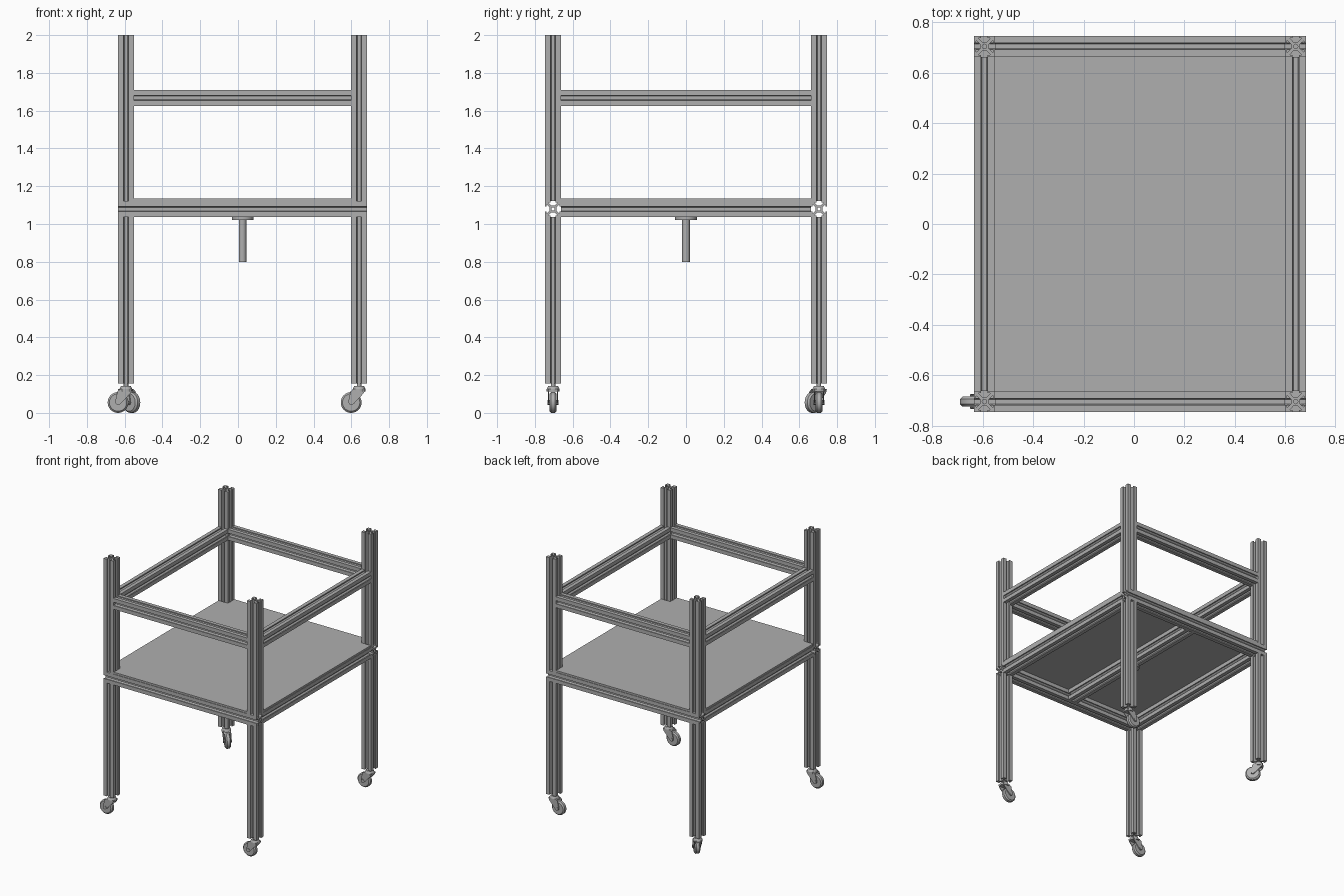
import bpy, bmesh, math
from mathutils import Matrix, Vector

cube = bpy.data.objects.get("Cube")
if cube:
    bpy.data.objects.remove(cube, do_unlink=True)

grey = bpy.data.materials.new("aluminium grey")
grey.use_nodes = True
colour = (0.43, 0.43, 0.43, 1)
grey.diffuse_color = colour
grey.node_tree.nodes["Principled BSDF"].inputs["Base Color"].default_value = colour

H = 0.042                       # half width of the slotted bars
CX = 0.024                      # frame centre in x
PX, PY = 0.617, 0.704           # post offsets from the frame centre
LOW, HIGH = 1.079, 1.668        # heights of the two rail levels


def add_object(name, mesh):
    obj = bpy.data.objects.new(name, mesh)
    bpy.context.collection.objects.link(obj)
    if not mesh.materials:
        mesh.materials.append(grey)
    return obj


def from_bmesh(name, bm):
    bmesh.ops.recalc_face_normals(bm, faces=bm.faces)
    mesh = bpy.data.meshes.new(name)
    bm.to_mesh(mesh)
    bm.free()
    return add_object(name, mesh)


def prism(bm, points, depth):
    """Extrude a closed flat outline by a vector."""
    face = bm.faces.new([bm.verts.new(p) for p in points])
    ext = bmesh.ops.extrude_face_region(bm, geom=[face])
    verts = [g for g in ext["geom"] if isinstance(g, bmesh.types.BMVert)]
    bmesh.ops.translate(bm, verts=verts, vec=depth)


def cylinder(bm, r1, r2, z0, z1, sides=24, matrix=Matrix()):
    bmesh.ops.create_cone(bm, cap_ends=True, segments=sides, radius1=r1, radius2=r2,
                          depth=z1 - z0,
                          matrix=matrix @ Matrix.Translation((0, 0, (z0 + z1) / 2)))


def smooth(obj):
    bpy.ops.object.select_all(action="DESELECT")
    obj.select_set(True)
    bpy.context.view_layer.objects.active = obj
    bpy.ops.object.shade_smooth_by_angle(angle=math.radians(35))


# Slotted bar section: four T-slots around a bored core, one unit long
def slotted_bar_mesh():
    lip, opening = 0.034, 0.013
    half = [(H, -H), (H, -opening), (lip, -opening), (lip, -0.024), (0.018, -0.009)]
    side = half + [(x, -y) for x, y in reversed(half[1:])]
    outline = []
    for i in range(4):
        turn = Matrix.Rotation(i * math.pi / 2, 2)
        outline += [turn @ Vector(p) for p in side]
    bore = [Vector((math.cos(i * math.pi / 6), math.sin(i * math.pi / 6))) * 0.009
            for i in range(12)]
    curve = bpy.data.curves.new("bar_section", "CURVE")
    curve.dimensions = "2D"
    curve.fill_mode = "BOTH"
    curve.extrude = 0.5
    for pts in (outline, bore):
        spline = curve.splines.new("POLY")
        spline.points.add(len(pts) - 1)
        for sp, p in zip(spline.points, pts):
            sp.co = (p.x, p.y, 0, 1)
        spline.use_cyclic_u = True
    temp = bpy.data.objects.new("bar_section", curve)
    bpy.context.collection.objects.link(temp)
    bpy.context.view_layer.update()
    mesh = bpy.data.meshes.new_from_object(
        temp.evaluated_get(bpy.context.evaluated_depsgraph_get()))
    bpy.data.objects.remove(temp, do_unlink=True)
    mesh.name = "slotted_bar"
    mesh.materials.clear()
    for poly in mesh.polygons:
        poly.use_smooth = False
    return mesh


bar_mesh = slotted_bar_mesh()
TURNS = {"x": (0, math.pi / 2, 0), "y": (math.pi / 2, 0, 0), "z": (0, 0, 0)}


def bar(name, axis, centre, length):
    obj = add_object(name, bar_mesh)
    obj.location = centre
    obj.rotation_euler = TURNS[axis]
    obj.scale = (1, 1, length)


# Posts, in two lengths with the lower long rails between them
FOOT, TOP = 0.155, 2.0
for sx, xname in ((1, "left"), (-1, "right")):
    for sy, yname in ((-1, "front"), (1, "back")):
        x, y = CX + sx * PX, sy * PY
        z0, z1 = LOW - H, LOW + H
        bar(f"{yname}_{xname}_leg", "z", (x, y, (FOOT + z0) / 2), z0 - FOOT)
        bar(f"{yname}_{xname}_upright", "z", (x, y, (z1 + TOP) / 2), TOP - z1)

# Rails
for sy, yname in ((-1, "front"), (1, "back")):
    bar(f"{yname}_lower_rail", "x", (CX, sy * PY, LOW), 2 * (PX + H))
    bar(f"{yname}_upper_rail", "x", (CX, sy * PY, HIGH), 2 * (PX - H))
for sx, xname in ((1, "left"), (-1, "right")):
    for z, level in ((LOW, "lower"), (HIGH, "upper")):
        bar(f"{xname}_{level}_rail", "y", (CX + sx * PX, 0, z), 2 * (PY - H))
bar("shelf_crossbar", "y", (CX, 0, LOW), 2 * (PY - H))

# Shelf board, notched around the uprights
bm = bmesh.new()
ox, oy, ix, iy = PX + H - 0.004, PY + H - 0.004, PX - H, PY - H
corner = [(ox, iy), (ix, iy), (ix, oy)]
ring = (corner + [(-x, y) for x, y in reversed(corner)]
        + [(-x, -y) for x, y in corner] + [(x, -y) for x, y in reversed(corner)])
prism(bm, [(CX + x, y, LOW + H) for x, y in ring], (0, 0, 0.014))
from_bmesh("shelf_board", bm)

# Flanged rod under the shelf
bm = bmesh.new()
cylinder(bm, 0.057, 0.057, 1.021, LOW - H, 32)
cylinder(bm, 0.02, 0.02, 0.8, 1.021)
rod = from_bmesh("hanging_rod", bm)
rod.location = (CX, 0, 0)
smooth(rod)

# Swivel casters, trailing along local +x
TRAIL, RADIUS = 0.042, 0.055


def caster(name, x, y, angle):
    axle = Matrix.Translation((TRAIL, 0, RADIUS)) @ Matrix.Rotation(math.pi / 2, 4, "X")
    bm = bmesh.new()
    # tyre with rounded shoulders, then hub
    cylinder(bm, RADIUS, RADIUS, -0.01, 0.01, 32, axle)
    for s in (-1, 1):
        a, b = (RADIUS, 0.046) if s > 0 else (0.046, RADIUS)
        z = sorted((s * 0.01, s * 0.019))
        cylinder(bm, a, b, z[0], z[1], 32, axle)
    cylinder(bm, 0.013, 0.013, -0.03, 0.03, 16, axle)
    wheel = from_bmesh(name + "_wheel", bm)

    bm = bmesh.new()
    cylinder(bm, 0.012, 0.012, 0.135, FOOT + 0.005, 16)
    cylinder(bm, 0.034, 0.026, 0.126, 0.142)
    cylinder(bm, 0.034, 0.034, 0.112, 0.126)
    # fork cheeks and the bridge between them
    cheek = [(-0.032, 0.126), (-0.026, 0.106), (0.03, 0.046), (0.05, 0.044),
             (0.057, 0.06), (0.045, 0.114), (0.03, 0.126)]
    for side in (-0.027, 0.021):
        prism(bm, [(px, side, pz) for px, pz in cheek], (0, 0.006, 0))
    prism(bm, [(-0.032, -0.022, 0.126), (0.03, -0.022, 0.126),
               (0.034, -0.022, 0.114), (-0.029, -0.022, 0.114)], (0, 0.044, 0))
    fork = from_bmesh(name + "_fork", bm)
    for obj in (wheel, fork):
        obj.location = (x, y, 0)
        obj.rotation_euler = (0, 0, angle)
        smooth(obj)


caster("front_left_caster", CX + PX, -PY, math.pi)
caster("front_right_caster", CX - PX, -PY, math.pi)
caster("back_left_caster", CX + PX, PY, math.pi)
caster("back_right_caster", CX - PX, PY, -math.pi / 4)
